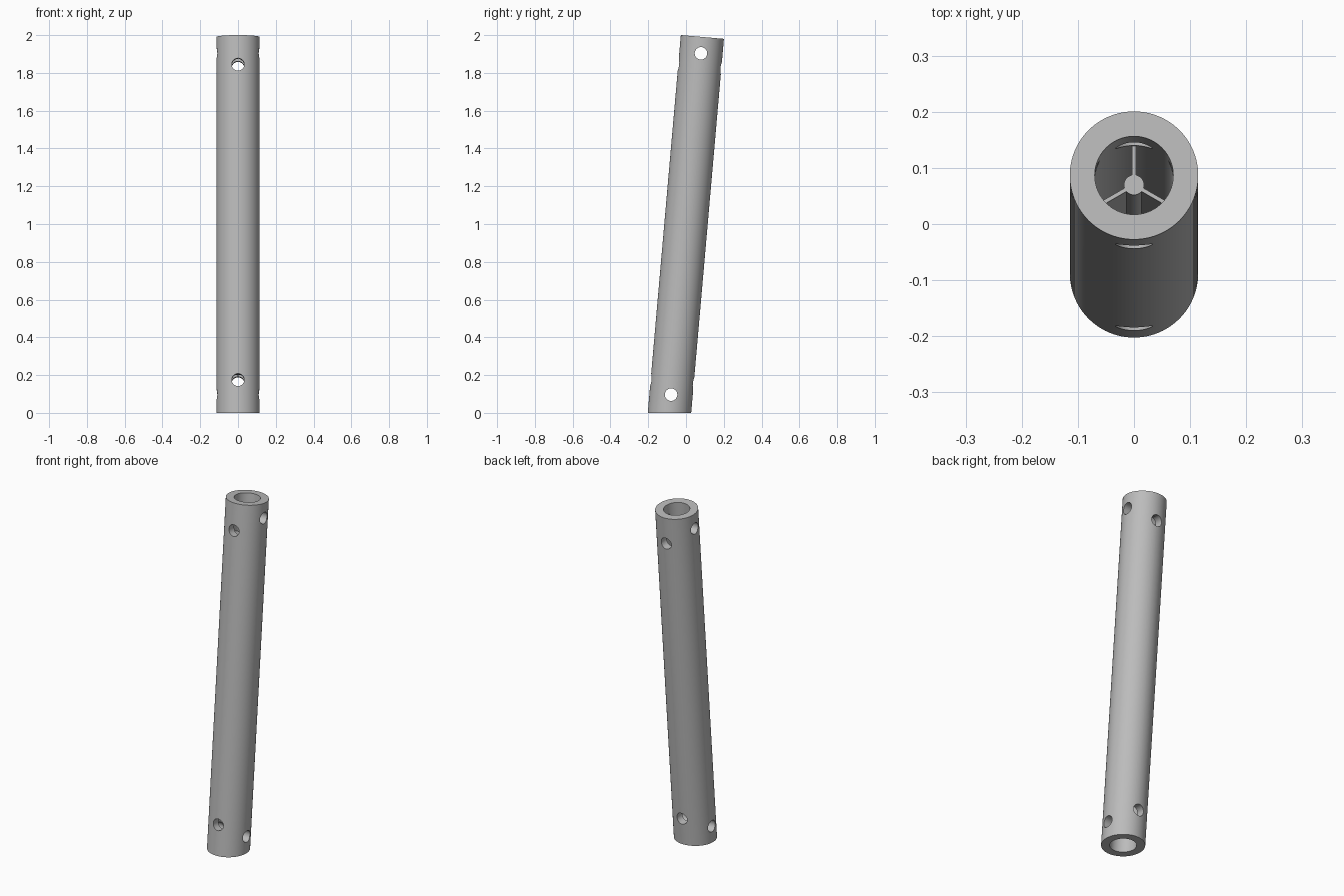
import bpy, bmesh, math
from mathutils import Matrix, Vector

if "Cube" in bpy.data.objects:
    bpy.data.objects.remove(bpy.data.objects["Cube"])

TILT = math.radians(5)
R_OUT, R_IN, R_HOLE = 0.1145, 0.07, 0.033
HALF = 0.994                     # half length along the leaning axis
LEAN = Matrix.Translation((0, 0, 1)) @ Matrix.Rotation(-TILT, 4, 'X')

grey = bpy.data.materials.new("grey")
grey.diffuse_color = (0.5, 0.5, 0.5, 1)
grey.use_nodes = True
grey.node_tree.nodes["Principled BSDF"].inputs["Base Color"].default_value = grey.diffuse_color


def finish(name, bm):
    bmesh.ops.recalc_face_normals(bm, faces=bm.faces)
    mesh = bpy.data.meshes.new(name)
    bm.to_mesh(mesh)
    bm.free()
    mesh.materials.append(grey)
    ob = bpy.data.objects.new(name, mesh)
    bpy.context.collection.objects.link(ob)
    return ob


def cylinder(bm, radius, depth, matrix, segments=64):
    bmesh.ops.create_cone(bm, cap_ends=True, segments=segments, radius1=radius,
                          radius2=radius, depth=depth, matrix=matrix)


def select_only(ob):
    bpy.ops.object.select_all(action='DESELECT')
    ob.select_set(True)
    bpy.context.view_layer.objects.active = ob


# Tube wall: rings of a rectangular section around the leaning axis
bm = bmesh.new()
N = 96
section = [(R_OUT, -HALF), (R_OUT, HALF), (R_IN, HALF), (R_IN, -HALF)]
rings = []
for i in range(N):
    a = 2 * math.pi * i / N
    ring = []
    for r, z in section:
        x, y = r * math.cos(a), r * math.sin(a)
        if z < 0:                # foot is trimmed level with the ground
            z = -(1 - y * math.sin(TILT)) / math.cos(TILT)
        ring.append(bm.verts.new(LEAN @ Vector((x, y, z))))
    rings.append(ring)
for i in range(N):
    a, b = rings[i], rings[(i + 1) % N]
    for j in range(4):
        k = (j + 1) % 4
        bm.faces.new((a[j], b[j], b[k], a[k]))
tube = finish("tube", bm)

# Cross holes near both ends: one pair side to side, one pair front to back
for name, axis, dist in (("side_hole", 'Y', 0.907), ("front_hole", 'X', 0.838)):
    for s in (-1, 1):
        bm = bmesh.new()
        cylinder(bm, R_HOLE, 0.4, LEAN @ Matrix.Translation((0, 0, s * dist))
                 @ Matrix.Rotation(math.pi / 2, 4, axis), 48)
        cutter = finish(name + "_cutter", bm)
        cutter.hide_render = True
        mod = tube.modifiers.new(name, 'BOOLEAN')
        mod.operation, mod.solver, mod.object = 'DIFFERENCE', 'EXACT', cutter
        select_only(tube)
        bpy.ops.object.modifier_apply(modifier=mod.name)
        bpy.data.objects.remove(cutter)

# Inner core rod
CORE = 1.6
bm = bmesh.new()
cylinder(bm, 0.018, CORE, LEAN, 32)
core = finish("core_rod", bm)

# Three ribs from the rod to the tube wall
bm = bmesh.new()
for i in range(3):
    turn = Matrix.Rotation(math.radians(90 + 120 * i), 4, 'Z')
    bmesh.ops.create_cube(bm, size=1, matrix=LEAN @ turn
                          @ Matrix.Translation((0.0435, 0, 0))
                          @ Matrix.Diagonal((0.055, 0.007, CORE, 1)))
finish("core_ribs", bm)

for ob in (tube, core):
    select_only(ob)
    bpy.ops.object.shade_smooth_by_angle(angle=math.radians(30))
